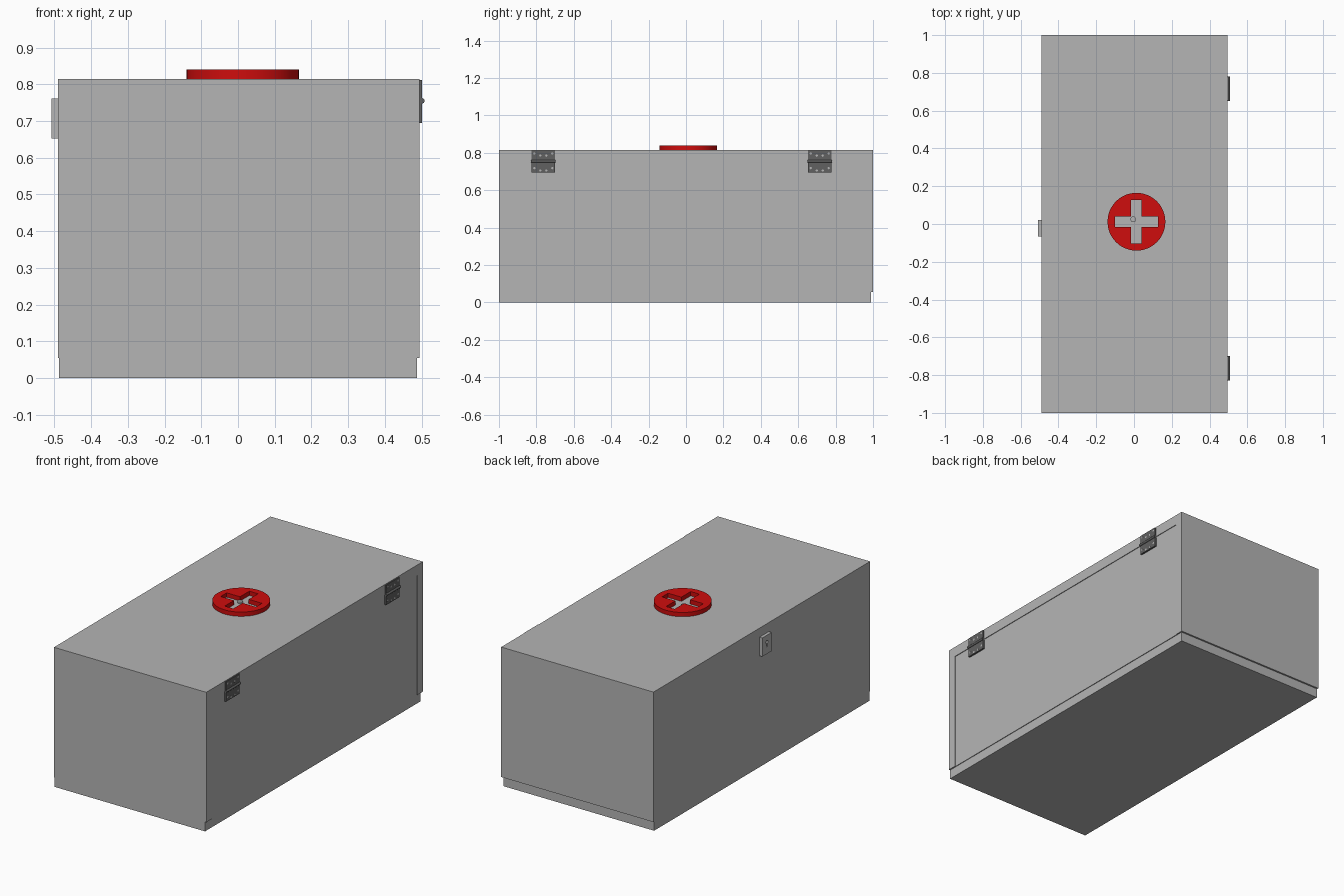
import bpy, bmesh, math
from mathutils import Matrix

if "Cube" in bpy.data.objects:
    bpy.data.objects.remove(bpy.data.objects["Cube"])


def material(name, rgb):
    m = bpy.data.materials.new(name)
    m.diffuse_color = (*rgb, 1)
    m.use_nodes = True
    m.node_tree.nodes["Principled BSDF"].inputs["Base Color"].default_value = m.diffuse_color
    return m


GREY = material("box grey", (0.46, 0.46, 0.46))
RED = material("emblem red", (0.62, 0.004, 0.004))
DARK = material("hinge dark grey", (0.12, 0.12, 0.12))


def finish(name, bm, mat):
    bmesh.ops.recalc_face_normals(bm, faces=bm.faces)
    me = bpy.data.meshes.new(name)
    bm.to_mesh(me)
    bm.free()
    ob = bpy.data.objects.new(name, me)
    me.materials.append(mat)
    bpy.context.collection.objects.link(ob)
    return ob


def box(name, x, y, z, mat):
    """Box from (min, max) ranges."""
    bm = bmesh.new()
    bmesh.ops.create_cube(bm, size=1)
    for v in bm.verts:
        v.co = [r[0] + (c + 0.5) * (r[1] - r[0]) for c, r in zip(v.co, (x, y, z))]
    return finish(name, bm, mat)


def cylinder(name, loc, r, depth, axis, mat, sides=24, smooth=True):
    rot = {'X': Matrix.Rotation(math.pi / 2, 4, 'Y'),
           'Y': Matrix.Rotation(math.pi / 2, 4, 'X'), 'Z': Matrix()}[axis]
    bm = bmesh.new()
    bmesh.ops.create_cone(bm, cap_ends=True, segments=sides, radius1=r, radius2=r,
                          depth=depth, matrix=Matrix.Translation(loc) @ rot)
    if smooth:
        for f in bm.faces:
            f.smooth = len(f.verts) == 4
        for e in bm.edges:
            e.smooth = all(len(f.verts) == 4 for f in e.link_faces)
    return finish(name, bm, mat)


def cut(ob, cutter):
    mod = ob.modifiers.new("cut", 'BOOLEAN')
    mod.operation = 'DIFFERENCE'
    mod.solver = 'EXACT'
    mod.object = cutter
    cutter.hide_render = True
    cutter.hide_viewport = True


# Hollow box: base, four walls and lid
base_top, seam, top = 0.055, 0.755, 0.815
box("base", (-0.487, 0.487), (-1, 0.99), (0, base_top), GREY)
box("front_wall", (-0.49, 0.495), (-1, -0.95), (base_top, seam), GREY)
box("back_wall", (-0.49, 0.495), (0.95, 1), (base_top, seam), GREY)
box("left_wall", (-0.49, -0.44), (-0.95, 0.95), (base_top, seam), GREY)
box("right_wall", (0.441, 0.491), (-0.95, 0.95), (base_top, seam), GREY)
box("lid", (-0.49, 0.495), (-1, 1), (seam, top), GREY)

# Red round emblem with a cross-shaped opening
cx, cy = 0.013, 0.012
emblem = cylinder("round_emblem", (cx, cy, 0.8265), 0.153, 0.027, 'Z', RED, 48)
a, w = 0.114, 0.028
outline = [(w, a), (-w, a), (-w, w), (-a, w), (-a, -w), (-w, -w),
           (-w, -a), (w, -a), (w, -w), (a, -w), (a, w), (w, w)]
bm = bmesh.new()
face = bm.faces.new([bm.verts.new((cx + x, cy + y, 0.80)) for x, y in outline])
ext = bmesh.ops.extrude_face_region(bm, geom=[face])
bmesh.ops.translate(bm, vec=(0, 0, 0.06),
                    verts=[g for g in ext["geom"] if isinstance(g, bmesh.types.BMVert)])
cut(emblem, finish("cross_cutter", bm, RED))
cylinder("emblem_pin", (-0.004, 0.025, 0.819), 0.015, 0.01, 'Z', GREY)

# Hinges: two leaves, a barrel and screw holes
for label, yc in (("front", -0.763), ("rear", 0.715)):
    y = (yc - 0.062, yc + 0.062)
    box(label + "_hinge_upper_leaf", (0.488, 0.501), y, (0.758, 0.812), DARK)
    box(label + "_hinge_lower_leaf", (0.488, 0.501), y, (0.695, 0.752), DARK)
    cylinder(label + "_hinge_barrel", (0.501, yc, 0.755), 0.0075, 0.13, 'Y', DARK, 16)
    for i in range(4):
        dy = -0.048 + i * 0.032
        stagger = 0.006 if i in (0, 3) else -0.006
        for z in (0.791 + stagger, 0.712 + stagger):
            cylinder(label + "_hinge_screw", (0.5005, yc + dy, z), 0.006, 0.002, 'X', GREY, 12)

# Lock plate with a keyhole
plate = box("lock_plate", (-0.508, -0.485), (-0.065, 0.02), (0.653, 0.762), GREY)
cut(plate, cylinder("keyhole_round_cutter", (-0.506, -0.0225, 0.722), 0.009, 0.02, 'X', GREY, 16))
cut(plate, box("keyhole_slot_cutter", (-0.516, -0.497), (-0.027, -0.018), (0.695, 0.722), GREY))
